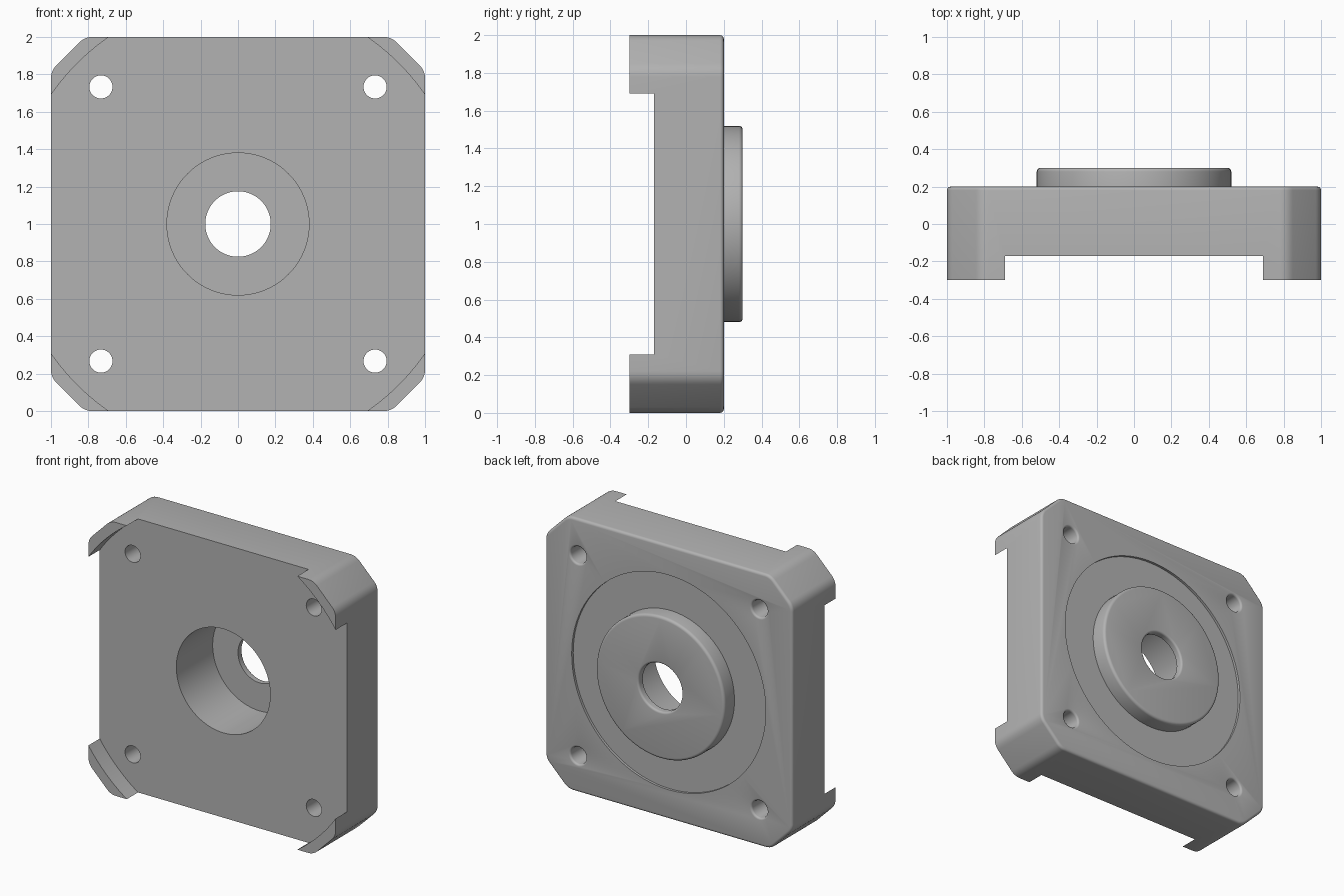
import bpy, bmesh, math
from mathutils import Matrix, Vector

CENTRE_Z = 1.0
if bpy.data.objects.get("Cube"):
    bpy.data.objects.remove(bpy.data.objects["Cube"])

grey = bpy.data.materials.new("machined grey")
grey.use_nodes = True
COLOUR = (0.45, 0.45, 0.45, 1)
grey.diffuse_color = COLOUR
grey.node_tree.nodes["Principled BSDF"].inputs["Base Color"].default_value = COLOUR


def loft(name, rings, x=0, z=0):
    """Closed solid through matching rings of points, capped at both ends."""
    bm = bmesh.new()
    loops = [[bm.verts.new(p) for p in ring] for ring in rings]
    for a, b in zip(loops, loops[1:]):
        for i in range(len(a)):
            j = (i + 1) % len(a)
            bm.faces.new((a[i], a[j], b[j], b[i]))
    bm.faces.new(loops[0])
    bm.faces.new(loops[-1])
    bmesh.ops.recalc_face_normals(bm, faces=bm.faces)
    bm.transform(Matrix.Translation((x, 0, z + CENTRE_Z)))
    mesh = bpy.data.meshes.new(name)
    bm.to_mesh(mesh)
    bm.free()
    mesh.materials.append(grey)
    obj = bpy.data.objects.new(name, mesh)
    bpy.context.collection.objects.link(obj)
    return obj


def lathe(name, profile, x=0, z=0, sides=96):
    """Turned solid about the y axis; profile is (radius, y) pairs."""
    turns = [2 * math.pi * i / sides for i in range(sides)]
    return loft(name, [[(r * math.cos(t), y, r * math.sin(t)) for t in turns]
                       for r, y in profile], x, z)


def fillet(radius, y, size, outward=1, steps=4):
    """Rounded edge ending at y; outward=1 shrinks the part, -1 flares a hole."""
    pts = []
    for i in range(steps + 1):
        a = math.pi / 2 * i / steps
        pts.append((radius - outward * size * (1 - math.cos(a)),
                    y - size + size * math.sin(a)))
    return pts


def outline(inset, y, chamfer=0.18, radius=0.1, steps=5):
    """Square with softened chamfered corners, shrunk by inset."""
    shift = chamfer + radius * math.tan(math.pi / 8)
    near, far = 1 - radius, 1 - shift
    pts = []
    for quarter in range(4):
        turn = Matrix.Rotation(quarter * math.pi / 2, 2)
        for cx, cz, start in ((near, far, 0), (far, near, math.pi / 4)):
            for i in range(steps + 1):
                a = start + math.pi / 4 * i / steps
                p = turn @ Vector((cx + (radius - inset) * math.cos(a),
                                   cz + (radius - inset) * math.sin(a)))
                pts.append((p.x, y, p.y))
    return pts


def combine(target, tool, operation):
    mod = target.modifiers.new(tool.name, "BOOLEAN")
    mod.operation = operation
    mod.solver = "EXACT"
    mod.object = tool
    bpy.context.view_layer.objects.active = target
    bpy.ops.object.modifier_apply(modifier=mod.name)
    bpy.data.objects.remove(tool)


# Square plate with a rounded back edge
plate = loft("mounting_plate", [outline(0, -0.3)] +
             [outline(1 - r, y) for r, y in fillet(1, 0.2, 0.02)])

# Wide round recess in front leaves four corner lugs
combine(plate, lathe("front_recess", [(1.215, -0.5), (1.215, -0.17)], sides=160), "DIFFERENCE")

# Shallow round recess and raised boss on the back
combine(plate, lathe("back_recess", [(0.785, 0.182), (0.785, 0.4)]), "DIFFERENCE")
combine(plate, lathe("boss", [(0.52, 0.05)] + fillet(0.52, 0.3, 0.02)), "UNION")

# Blind bore from the front and the shaft hole through the boss
combine(plate, lathe("bore", [(0.38, -0.5), (0.38, 0.25)]), "DIFFERENCE")
combine(plate, lathe("shaft_hole", [(0.175, 0.1)] + fillet(0.175, 0.3, 0.015, -1)
                     + [(0.19, 0.4)], sides=64), "DIFFERENCE")

# Four screw holes, flared at the back
for sx in (-1, 1):
    for sz in (-1, 1):
        combine(plate, lathe("screw_hole", [(0.062, -0.5)] + fillet(0.062, 0.2, 0.015, -1)
                             + [(0.077, 0.4)], sx * 0.733, sz * 0.733, 32), "DIFFERENCE")

bpy.ops.object.select_all(action="DESELECT")
plate.select_set(True)
bpy.context.view_layer.objects.active = plate
bpy.ops.object.shade_smooth_by_angle(angle=math.radians(30))
